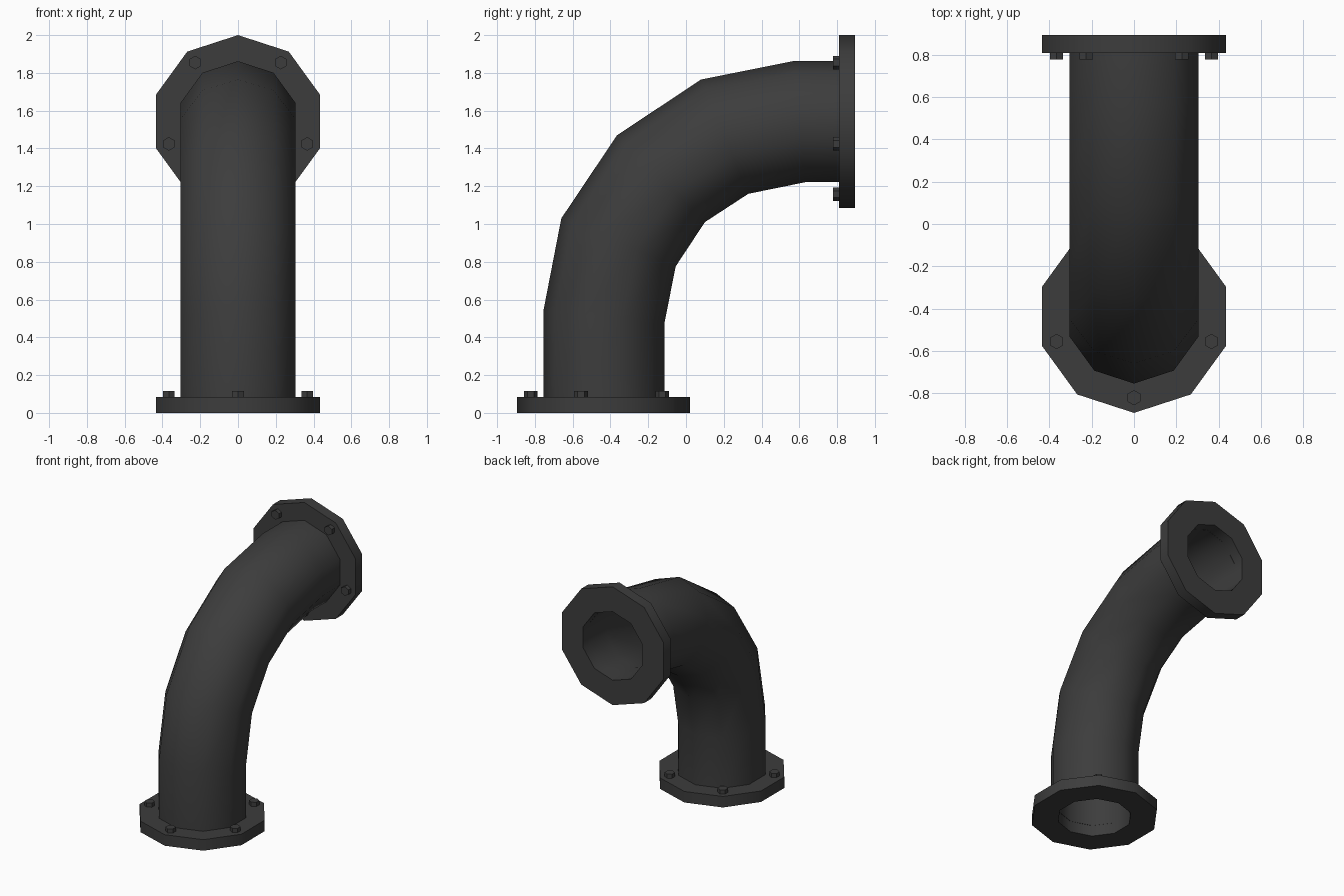
import bpy, bmesh
from math import cos, sin, pi, radians
from mathutils import Matrix, Vector

cube = bpy.data.objects.get("Cube")
if cube:
    bpy.data.objects.remove(cube, do_unlink=True)

SIDES = 10
PIPE_R, BORE_R, FLANGE_R, BOLT_R = 0.32, 0.265, 0.457, 0.385
THICK = 0.085

# One dark iron colour for everything
iron = bpy.data.materials.new("dark_iron")
iron.use_nodes = True
iron.diffuse_color = (0.046, 0.046, 0.046, 1)
iron.node_tree.nodes["Principled BSDF"].inputs["Base Color"].default_value = iron.diffuse_color


def finish(bm, name, matrix=None):
    bmesh.ops.recalc_face_normals(bm, faces=bm.faces[:])
    mesh = bpy.data.meshes.new(name)
    bm.to_mesh(mesh)
    bm.free()
    mesh.materials.append(iron)
    obj = bpy.data.objects.new(name, mesh)
    bpy.context.collection.objects.link(obj)
    if matrix:
        obj.matrix_world = matrix
    bpy.ops.object.select_all(action='DESELECT')
    obj.select_set(True)
    bpy.context.view_layer.objects.active = obj
    bpy.ops.object.shade_smooth_by_angle(angle=radians(45))
    return obj


def ring(bm, centre, half, width):
    """Decagon with its first corner at centre + half, spread sideways along x."""
    turn = 2 * pi / SIDES
    return [bm.verts.new(centre + half * cos(i * turn) + Vector((width * sin(i * turn), 0, 0)))
            for i in range(SIDES)]


def bridge(bm, rings):
    """Join rings into a closed loop of quads, so the shell has no open ends."""
    for a, b in zip(rings, rings[1:] + rings[:1]):
        for i in range(SIDES):
            j = (i + 1) % SIDES
            bm.faces.new((a[i], a[j], b[j], b[i]))


# Curved pipe: outer and inner bend points (y, z) of each mitred section
sections = [((-0.755, THICK), (-0.115, THICK)), ((-0.755, 0.54), (-0.115, 0.47)),
            ((-0.66, 1.03), (-0.055, 0.775)), ((-0.365, 1.47), (0.10, 1.01)),
            ((0.08, 1.765), (0.33, 1.16)), ((0.565, 1.862), (0.635, 1.222)),
            ((0.81, 1.862), (0.81, 1.222))]
bm = bmesh.new()
outer, inner = [], []
for far, near in sections:
    far, near = Vector((0, *far)), Vector((0, *near))
    centre, half = (far + near) / 2, (far - near) / 2
    outer.append(ring(bm, centre, half, PIPE_R))
    inner.append(ring(bm, centre, half * BORE_R / PIPE_R, BORE_R))
bridge(bm, outer + inner[::-1])
finish(bm, "bent_pipe")


# Flange ring with five hexagonal bolt heads
def flange(name, matrix):
    bm = bmesh.new()
    bridge(bm, [ring(bm, Vector((0, 0, z)), Vector((0, -r, 0)), r)
                for r, z in ((BORE_R, 0), (FLANGE_R, 0), (FLANGE_R, THICK), (BORE_R, THICK))])
    finish(bm, name + "_flange", matrix)
    for k in range(5):
        a = -pi / 2 + k * 2 * pi / 5
        bm = bmesh.new()
        place = Matrix.Translation((BOLT_R * cos(a), BOLT_R * sin(a), THICK + 0.011))
        bmesh.ops.create_cone(bm, cap_ends=True, segments=6, radius1=0.036, radius2=0.036,
                              depth=0.042, matrix=place @ Matrix.Rotation(0, 4, 'Z'))
        finish(bm, f"{name}_bolt_{k + 1}", matrix)


flange("bottom", Matrix.Translation((0, -0.437, 0)))
flange("top", Matrix.Translation((0, 0.895, 1.543)) @ Matrix.Rotation(pi / 2, 4, 'X'))
